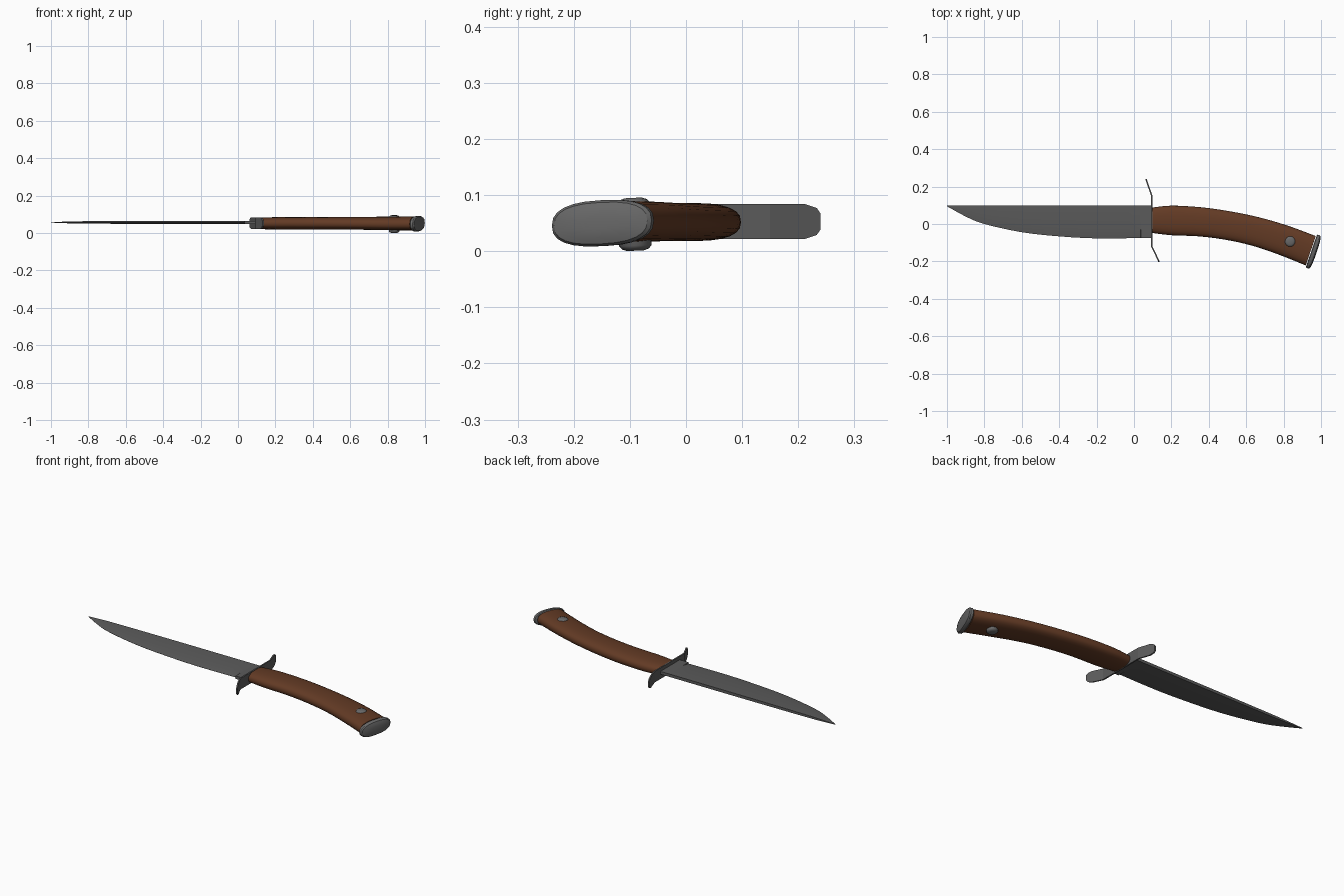
import bpy, bmesh, math
from mathutils import Vector

if "Cube" in bpy.data.objects:
    bpy.data.objects.remove(bpy.data.objects["Cube"])


def material(name, rgb):
    m = bpy.data.materials.new(name)
    m.diffuse_color = (*rgb, 1)
    m.use_nodes = True
    m.node_tree.nodes["Principled BSDF"].inputs["Base Color"].default_value = m.diffuse_color
    return m


STEEL = material("dark steel", (0.105, 0.105, 0.105))
FITTING = material("grey steel", (0.14, 0.14, 0.14))
WOOD = material("brown wood", (0.125, 0.043, 0.018))


def loft(name, rings, mat, angle=30):
    """Skin a list of equal-length rings and cap both ends."""
    bm = bmesh.new()
    vs = [[bm.verts.new(p) for p in r] for r in rings]
    n = len(rings[0])
    for a, b in zip(vs, vs[1:]):
        for i in range(n):
            j = (i + 1) % n
            bm.faces.new((a[i], a[j], b[j], b[i]))
    bm.faces.new(vs[0][::-1])
    bm.faces.new(vs[-1])
    bmesh.ops.recalc_face_normals(bm, faces=bm.faces)
    me = bpy.data.meshes.new(name)
    bm.to_mesh(me)
    bm.free()
    ob = bpy.data.objects.new(name, me)
    bpy.context.collection.objects.link(ob)
    me.materials.append(mat)
    bpy.ops.object.select_all(action='DESELECT')
    ob.select_set(True)
    bpy.context.view_layer.objects.active = ob
    bpy.ops.object.shade_smooth_by_angle(angle=math.radians(angle))
    return ob


def oval(x, y, half_w, half_z, tilt, roll=0.0, n=24, z=0.052):
    """Rounded oval ring whose plane is turned by tilt degrees about z."""
    t = math.radians(tilt)
    pts = []
    for i in range(n):
        a = 2 * math.pi * i / n
        c, s = math.cos(a), math.sin(a)
        u = math.copysign(abs(c) ** 0.8, c) * half_w
        v = math.copysign(abs(s) ** 0.8, s) * half_z
        pts.append((x - math.sin(t) * u, y + math.cos(t) * u, z + v + roll * u))
    return pts


def smooth(keys, steps=4):
    """Catmull-Rom resampling of key rows."""
    k = [keys[0]] + keys + [keys[-1]]
    out = []
    for i in range(1, len(k) - 2):
        for s in range(steps):
            t = s / steps
            out.append([0.5 * (2 * b + (c - a) * t + (2 * a - 5 * b + 4 * c - d) * t * t
                               + (3 * b - a - 3 * c + d) * t ** 3)
                        for a, b, c, d in zip(*k[i - 1:i + 3])])
    return out + [keys[-1]]


# Blade: flat spine, full-thickness flats, ground edge, then square ricasso
SPINE, ZB = 0.098, 0.057


def blade_ring(x, edge, half_t, half_edge=0.0004):
    ridge = edge + min(0.045, 0.45 * (SPINE - edge))
    half = [(SPINE, half_t), (ridge, half_t), (edge, half_edge)]
    return ([(x, y, ZB + h) for y, h in half]
            + [(x, y, ZB - h) for y, h in reversed(half)])


profile = smooth([[-1, 0.095, 0.001], [-0.9, 0.04, 0.005], [-0.8, 0.0, 0.0065],
                  [-0.6, -0.044, 0.0075], [-0.4, -0.066, 0.008],
                  [-0.2, -0.077, 0.008], [0.035, -0.075, 0.008]], 3)
rings = [blade_ring(*p) for p in profile]
rings += [blade_ring(0.037, -0.075, 0.008, 0.008), blade_ring(0.097, -0.075, 0.008, 0.008)]
loft("blade", rings, STEEL, 20)

# Guard: thin bent plate with rounded ends
guard = [(0.065, 0.240, 0.014), (0.067, 0.233, 0.024), (0.074, 0.212, 0.031),
         (0.095, 0.150, 0.031), (0.095, -0.120, 0.031), (0.122, -0.176, 0.031),
         (0.130, -0.193, 0.025), (0.134, -0.203, 0.014)]
loft("guard", [[(x + a * 0.004, y, 0.053 + b * h)
                for a, b in ((-1, -1), (1, -1), (1, 1), (-1, 1))]
               for x, y, h in guard], STEEL, 15)

# Handle: curved oval grip, swelling toward the butt
grip = smooth([[0.098, 0.020, 0.068, 0.030, 0, 0], [0.2, 0.019, 0.079, 0.033, 0, 0],
               [0.35, 0.012, 0.078, 0.034, -5, 0], [0.5, -0.008, 0.077, 0.034, -10, 0.01],
               [0.65, -0.040, 0.078, 0.034, -14, 0.03], [0.8, -0.087, 0.081, 0.036, -18, 0.05],
               [0.945, -0.143, 0.083, 0.037, -19, 0.05]])
loft("handle", [oval(*g) for g in grip], WOOD, 50)

# Pommel: tilted butt cap with a softly domed face
nx, ny = math.cos(math.radians(-19)), math.sin(math.radians(-19))
cap = [(-0.004, 0.088, 0.037), (0.0, 0.094, 0.041), (0.013, 0.094, 0.041),
       (0.019, 0.088, 0.037), (0.023, 0.065, 0.026), (0.025, 0.030, 0.012)]
loft("pommel", [oval(0.952 + nx * d, -0.146 + ny * d, w, h, -19, 0.05, z=0.050)
                for d, w, h in cap], FITTING, 35)

# Rivet: one pin through the handle with domed heads on both sides
pin = [(-0.047, 0.015), (-0.044, 0.024), (-0.038, 0.029),
       (0.038, 0.029), (0.044, 0.024), (0.047, 0.015)]
loft("rivet", [[(0.835 + r * math.cos(i * math.pi / 8),
                 -0.092 + r * math.sin(i * math.pi / 8) - 0.05 * h,
                 0.048 + h + 0.05 * r * math.sin(i * math.pi / 8)) for i in range(16)]
               for h, r in pin], FITTING, 40)
